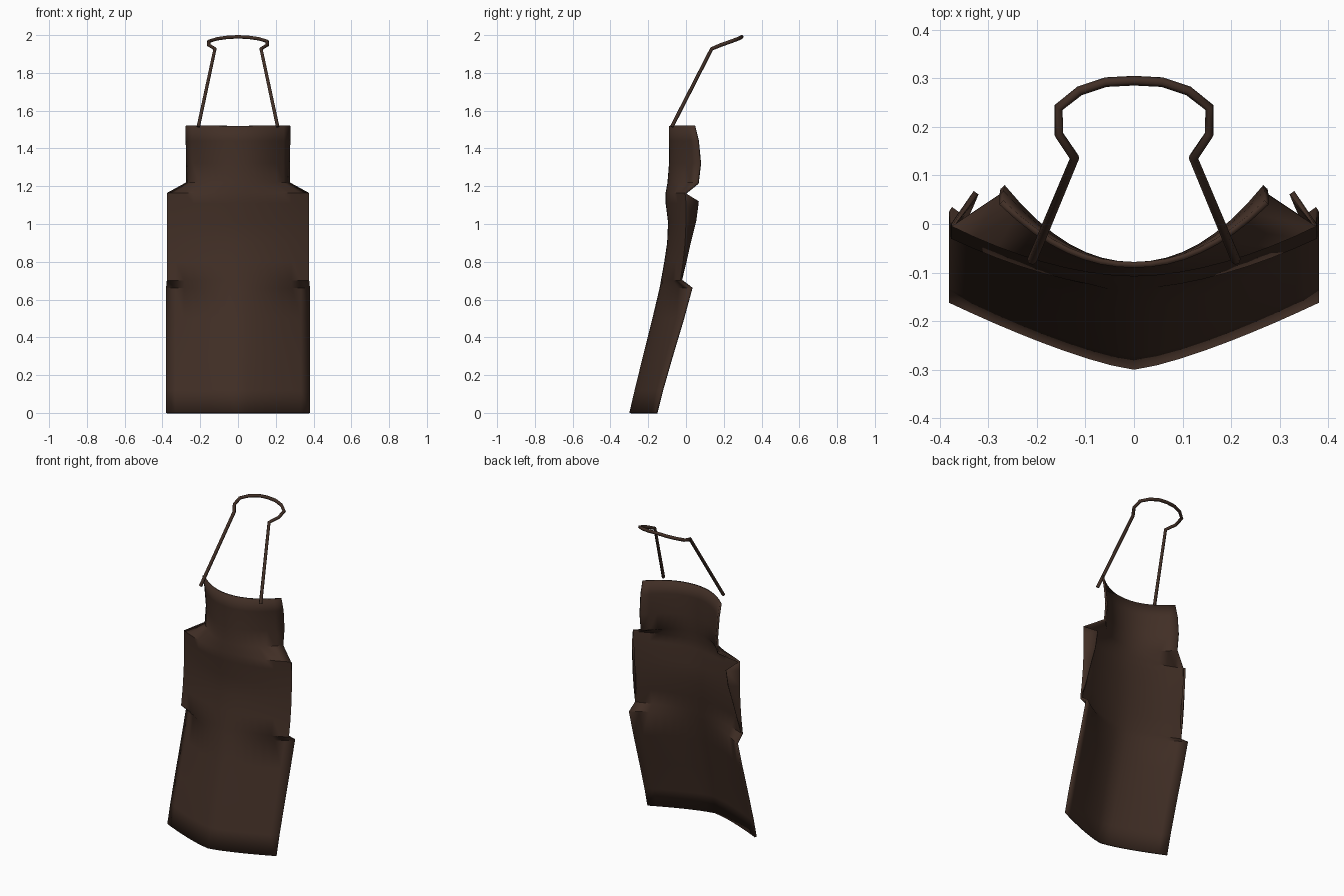
import bpy, bmesh

if "Cube" in bpy.data.objects:
    bpy.data.objects.remove(bpy.data.objects["Cube"])

leather = bpy.data.materials.new("dark brown leather")
leather.diffuse_color = (0.053, 0.028, 0.019, 1)
leather.use_nodes = True
leather.node_tree.nodes["Principled BSDF"].inputs["Base Color"].default_value = leather.diffuse_color

# Apron rows: height, half width, centre y, edge y, curve power
rows = [
    (1.52, 0.277, -0.09, 0.04, 2.1),
    (1.44, 0.277, -0.09, 0.06, 2.1),
    (1.32, 0.275, -0.09, 0.072, 2.1),
    (1.22, 0.275, -0.098, 0.06, 2.1),
    (1.165, 0.375, -0.108, -0.005, 1.8),
    (1.11, 0.376, -0.108, 0.0, 1.8),
    (1.01, 0.377, -0.095, 0.0, 1.8),
    (0.90, 0.377, -0.10, -0.005, 1.8),
    (0.80, 0.377, -0.115, -0.015, 1.7),
    (0.70, 0.377, -0.133, -0.03, 1.7),
    (0.66, 0.381, -0.14, 0.025, 1.7),
    (0.50, 0.381, -0.178, -0.02, 1.6),
    (0.30, 0.381, -0.228, -0.08, 1.5),
    (0.12, 0.381, -0.272, -0.132, 1.4),
    (0.0, 0.381, -0.30, -0.162, 1.3),
]
# Inward-turned side flap: row index -> free edge point
flap = {5: (0.33, 0.068, 1.12), 6: (0.335, 0.055, 1.02),
        7: (0.348, 0.025, 0.90), 8: (0.36, 0.003, 0.80)}
COLS = 16

bm = bmesh.new()
grid = []
for z, half, yc, ye, p in rows:
    line = []
    for i in range(COLS + 1):
        u = 2 * i / COLS - 1
        line.append(bm.verts.new((u * half, yc + (ye - yc) * abs(u) ** p, z)))
    grid.append(line)
for a, b in zip(grid, grid[1:]):
    for i in range(COLS):
        bm.faces.new((a[i], b[i], b[i + 1], a[i + 1]))

# Side flaps, tapering to the apron edge at both ends
for side, col in ((-1, 0), (1, COLS)):
    tips = {r: bm.verts.new((side * x, y, z)) for r, (x, y, z) in flap.items()}
    for r in range(4, 9):
        loop = [tips.get(r), tips.get(r + 1), grid[r + 1][col], grid[r][col]]
        loop = [v for v in loop if v]
        bm.faces.new(loop if side < 0 else loop[::-1])

mesh = bpy.data.meshes.new("apron_body")
bm.to_mesh(mesh)
bm.free()
apron = bpy.data.objects.new("apron_body", mesh)
bpy.context.collection.objects.link(apron)
mesh.materials.append(leather)
thick = apron.modifiers.new("thickness", 'SOLIDIFY')
thick.thickness = 0.012
thick.offset = -1
bpy.context.view_layer.objects.active = apron
apron.select_set(True)
bpy.ops.object.shade_smooth_by_angle(angle=0.8)

# Neck strap, mirrored around the centre
half_path = [(0.21, -0.075, 1.515), (0.122, 0.136, 1.927), (0.155, 0.185, 1.948),
             (0.155, 0.24, 1.967), (0.112, 0.274, 1.98), (0.058, 0.292, 1.988)]
path = [(-x, y, z) for x, y, z in half_path] + [(0, 0.295, 1.991)] + half_path[::-1]
curve = bpy.data.curves.new("neck_strap", 'CURVE')
curve.dimensions = '3D'
curve.bevel_depth = 0.01
curve.bevel_resolution = 1
curve.use_fill_caps = True
spline = curve.splines.new('POLY')
spline.points.add(len(path) - 1)
for pt, co in zip(spline.points, path):
    pt.co = (*co, 1)
curve.materials.append(leather)
strap = bpy.data.objects.new("neck_strap", curve)
bpy.context.collection.objects.link(strap)
